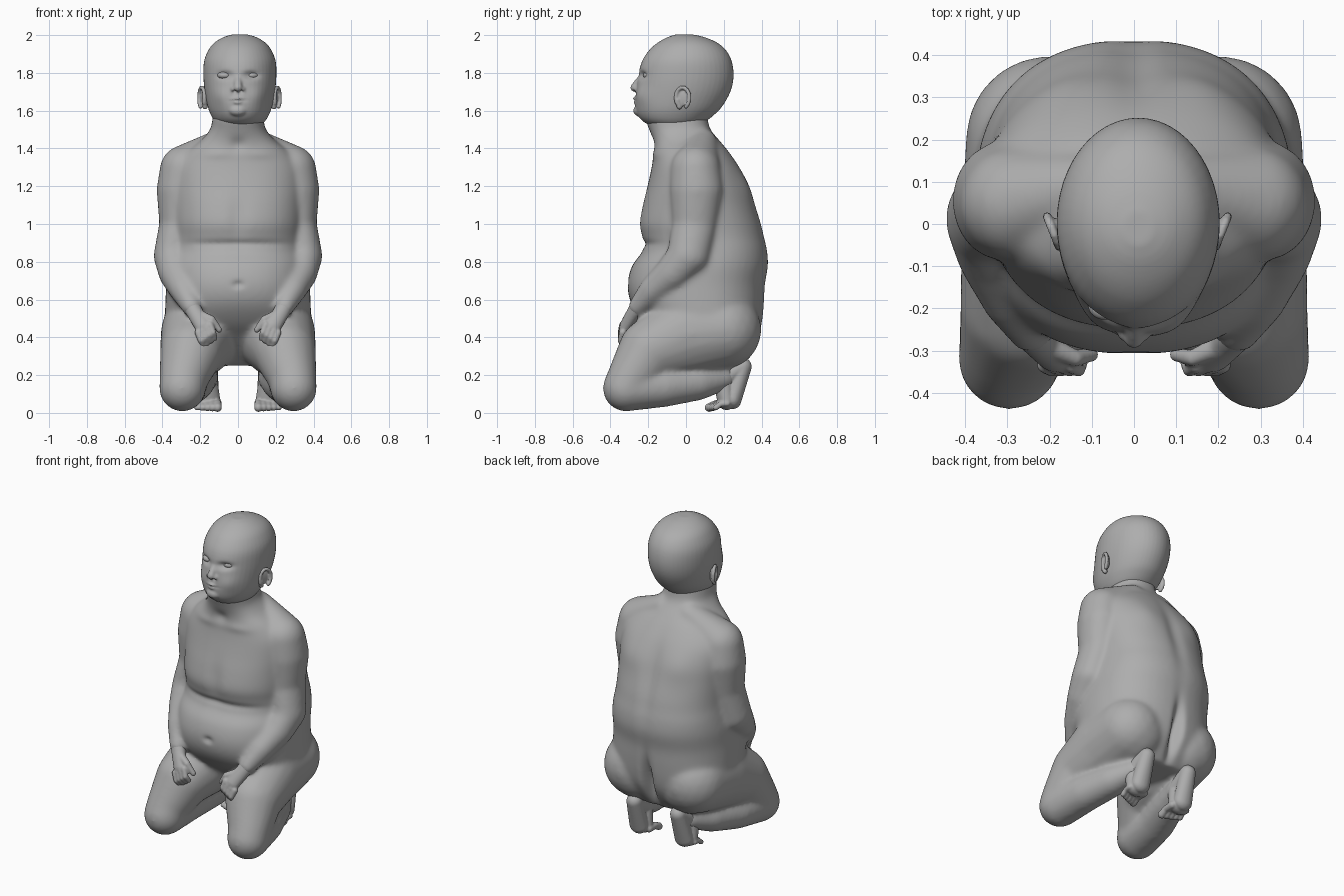
import bpy, bmesh, math
from mathutils import Vector

clay = bpy.data.materials.new("clay_grey")
clay.diffuse_color = (0.42, 0.42, 0.42, 1)

# Unit directions used for every rounded form
ico = bmesh.new()
bmesh.ops.create_icosphere(ico, subdivisions=3, radius=1)
DIRS = [v.co.copy() for v in ico.verts]
ico.free()


def blob_points(p):
    r = Vector(p[3:6]) if len(p) == 6 else Vector((p[3],) * 3)
    return [Vector(p[:3]) + Vector((d.x * r.x, d.y * r.y, d.z * r.z)) for d in DIRS]


def chain(bm, pts, mirror=True):
    """Tapered limb: hulls between successive balls (x, y, z, r) or (x, y, z, rx, ry, rz)."""
    pairs = list(zip(pts, pts[1:])) or [(pts[0], pts[0])]
    for side in ((1, -1) if mirror else (1,)):
        for a, b in pairs:
            part = bmesh.new()
            cloud = blob_points(a) + (blob_points(b) if a is not b else [])
            for c in cloud:
                part.verts.new((c.x * side, c.y, c.z))
            res = bmesh.ops.convex_hull(part, input=part.verts[:])
            spare = {g for g in res["geom_interior"] + res["geom_unused"]
                     if isinstance(g, bmesh.types.BMVert)}
            bmesh.ops.delete(part, geom=list(spare), context='VERTS')
            bmesh.ops.recalc_face_normals(part, faces=part.faces[:])
            me = bpy.data.meshes.new("tmp")
            part.to_mesh(me)
            part.free()
            bm.from_mesh(me)
            bpy.data.meshes.remove(me)


def loft(bm, rows, cx=0, n=2.0, seg=48, sub=4):
    """Stack of oval sections (z, y_front, y_back, half_width), smoothly interpolated."""
    rows = [Vector(r) for r in rows]
    fine = []
    for i in range(len(rows) - 1):
        p0, p1 = rows[max(i - 1, 0)], rows[i]
        p2, p3 = rows[i + 1], rows[min(i + 2, len(rows) - 1)]
        for k in range(sub):
            t = k / sub
            fine.append(0.5 * (2 * p1 + (p2 - p0) * t + (2 * p0 - 5 * p1 + 4 * p2 - p3) * t * t
                               + (3 * p1 - p0 - 3 * p2 + p3) * t ** 3))
    fine.append(rows[-1])
    rings = []
    for z, f, b, w in fine:
        ring = []
        for k in range(seg):
            a = math.tau * k / seg
            c, s = math.cos(a), math.sin(a)
            ring.append(bm.verts.new((cx + w * math.copysign(abs(c) ** (2 / n), c),
                                      (f + b) / 2 + (b - f) / 2 * math.copysign(abs(s) ** (2 / n), s), z)))
        rings.append(ring)
    for r, q in zip(rings, rings[1:]):
        for k in range(seg):
            m = (k + 1) % seg
            bm.faces.new((r[k], r[m], q[m], q[k]))
    bm.faces.new(rings[0][::-1])
    bm.faces.new(rings[-1])


def finish(name, bm, voxel, smooth, bumps=()):
    """Fuse the forms, soften them, then press in or pull out soft details."""
    me = bpy.data.meshes.new(name)
    bm.to_mesh(me)
    bm.free()
    ob = bpy.data.objects.new(name, me)
    bpy.context.collection.objects.link(ob)
    m = ob.modifiers.new("fuse", 'REMESH')
    m.mode, m.voxel_size = 'VOXEL', voxel
    m = ob.modifiers.new("soften", 'SMOOTH')
    m.factor, m.iterations = 0.5, smooth
    out = bpy.data.meshes.new_from_object(ob.evaluated_get(bpy.context.evaluated_depsgraph_get()))
    ob.modifiers.clear()
    ob.data = out
    out.name = name
    for c, r, push in bumps:
        for v in out.vertices:
            d = sum(((v.co[i] - c[i]) / r[i]) ** 2 for i in range(3))
            if d < 6:
                v.co += Vector(push) * math.exp(-d)
    out.materials.clear()
    out.materials.append(clay)
    out.shade_smooth()
    return ob


# Torso, neck, arms and legs
bm = bmesh.new()
loft(bm, [(.25, .04, .29, .24), (.32, -.04, .34, .32), (.40, -.13, .385, .365), (.48, -.22, .405, .385),
          (.58, -.29, .415, .385), (.68, -.31, .42, .38), (.78, -.285, .437, .375), (.86, -.23, .433, .36),
          (.93, -.235, .418, .35), (1.0, -.25, .402, .35), (1.1, -.232, .37, .352),
          (1.2, -.205, .335, .355), (1.3, -.182, .285, .34), (1.38, -.172, .23, .28),
          (1.44, -.175, .18, .20), (1.5, -.195, .13, .148), (1.56, -.215, .115, .135),
          (1.62, -.2, .11, .12)], n=2.3)
chain(bm, [(.18, .195, .43, .195, .20, .20)])                                    # seat
chain(bm, [(.09, .09, 1.43, .075), (.28, .05, 1.285, .135), (.31, .055, 1.18, .122, .142, .12),
           (.325, .045, 1.0, .092, .118, .09), (.348, .012, .83, .1, .115, .1),
           (.328, -.07, .74, .093), (.288, -.175, .65, .074), (.245, -.255, .56, .052)])  # arm
chain(bm, [(.2, .2, .44, .2), (.205, 0, .415, .205, .205, .225),
           (.245, -.19, .33, .168), (.288, -.29, .185, .128), (.295, -.318, .13, .123)])  # thigh
chain(bm, [(.295, -.318, .13, .123), (.27, -.12, .14, .11), (.22, .06, .16, .095),
           (.168, .2, .185, .065)])                                              # shin
finish("body", bm, 0.011, 22,
       [((0, -.3, .68), (.03, .06, .02), (0, .014, 0)),                          # navel
        ((0, .42, .42), (.03, .14, .15), (0, -.07, 0)),                          # seat cleft
        ((0, .36, 1.08), (.05, .15, .28), (0, -.015, 0)),                        # spine groove
        ((0, -.24, 1.02), (.05, .08, .12), (0, .012, 0)),                        # breastbone
        ((0, -.22, .895), (.3, .12, .02), (0, .012, 0)),                         # rib fold
        ((0, -.17, 1.42), (.04, .06, .035), (0, .012, 0))]
       + [((s * .17, .33, 1.2), (.09, .12, .1), (0, .012, 0)) for s in (1, -1)]  # shoulder blades
       + [((s * .12, -.17, 1.37), (.09, .06, .025), (0, -.006, 0)) for s in (1, -1)])  # collarbones

# Hands
bm = bmesh.new()
chain(bm, [(.25, -.248, .57, .046), (.225, -.28, .525, .044, .036, .042), (.18, -.322, .455, .047, .03, .042)])
for i in range(4):
    x, z = .148 + .021 * i, .467 - .014 * i
    chain(bm, [(x, -.335, z, .019), (x - .016, -.345, z - .042, .017), (x - .026, -.325, z - .072, .014)])
chain(bm, [(.205, -.29, .52, .026), (.14, -.318, .495, .02), (.1, -.31, .44, .016)])  # thumb
finish("hands", bm, 0.006, 3)

# Feet
bm = bmesh.new()
chain(bm, [(.165, .195, .18, .058), (.155, .3, .245, .048), (.16, .25, .075, .06, .045, .055)])
chain(bm, [(.165, .195, .18, .055), (.16, .215, .06, .068, .048, .045)])
for i in range(5):
    x, r = .108 + .027 * i, .023 - .0018 * i
    chain(bm, [(x, .22, .05, r), (x, .16 + .006 * i, .048, r * .9), (x, .122 + .009 * i, .028, r)])
finish("feet", bm, 0.006, 3)

# Head with nose and lips
bm = bmesh.new()
loft(bm, [(1.50, -.14, .06, .08), (1.535, -.215, .095, .125), (1.57, -.252, .14, .15),
          (1.62, -.268, .19, .17), (1.70, -.264, .235, .186), (1.78, -.254, .252, .193),
          (1.86, -.234, .243, .19), (1.92, -.195, .212, .167), (1.96, -.15, .165, .135),
          (1.99, -.095, .095, .085), (2.004, -.05, .03, .035)], cx=.01)
chain(bm, [(0, -.238, 1.775, .018), (0, -.272, 1.722, .023)], False)
for s in (1, -1):
    chain(bm, [(s * .022, -.26, 1.714, .017)], False)
    chain(bm, [(0, -.268, 1.664, .016, .016, .008), (s * .045, -.25, 1.658, .007)], False)
    chain(bm, [(0, -.264, 1.643, .02, .016, .009), (s * .04, -.248, 1.654, .007)], False)
chain(bm, [(0, -.24, 1.6, .05, .04, .032)], False)                               # chin
finish("head", bm, 0.007, 4,
       [((s * .07, -.235, 1.787), (.042, .08, .02), (0, .022, 0)) for s in (1, -1)]     # eye sockets
       + [((s * .10, -.21, 1.68), (.055, .08, .05), (0, -.014, 0)) for s in (1, -1)]    # cheeks
       + [((s * .017, -.27, 1.697), (.009, .03, .008), (0, .012, .01)) for s in (1, -1)]
       + [((0, -.275, 1.654), (.04, .04, .005), (0, .006, 0))])

# Eyes
bm = bmesh.new()
chain(bm, [(.07, -.192, 1.787, .04, .036, .022)])
finish("eyes", bm, 0.005, 2)

# Ears: thin bowl with a raised rim
bm = bmesh.new()
rim = []
for k in range(11):
    a = math.radians(-60 + 27 * k)
    y, z = -.018 + .036 * math.cos(a), 1.668 + .055 * math.sin(a)
    rim.append((.187 + (y + .05) * .4, y, z, .0105))
chain(bm, rim)
chain(bm, [(.178, -.045, 1.668, .012, .012, .045), (.192, .002, 1.668, .01, .012, .045)])
chain(bm, [(.186, -.045, 1.655, .014), (.182, -.035, 1.62, .014)])
ears = finish("ears", bm, 0.005, 2)
ears.location.x = .008
